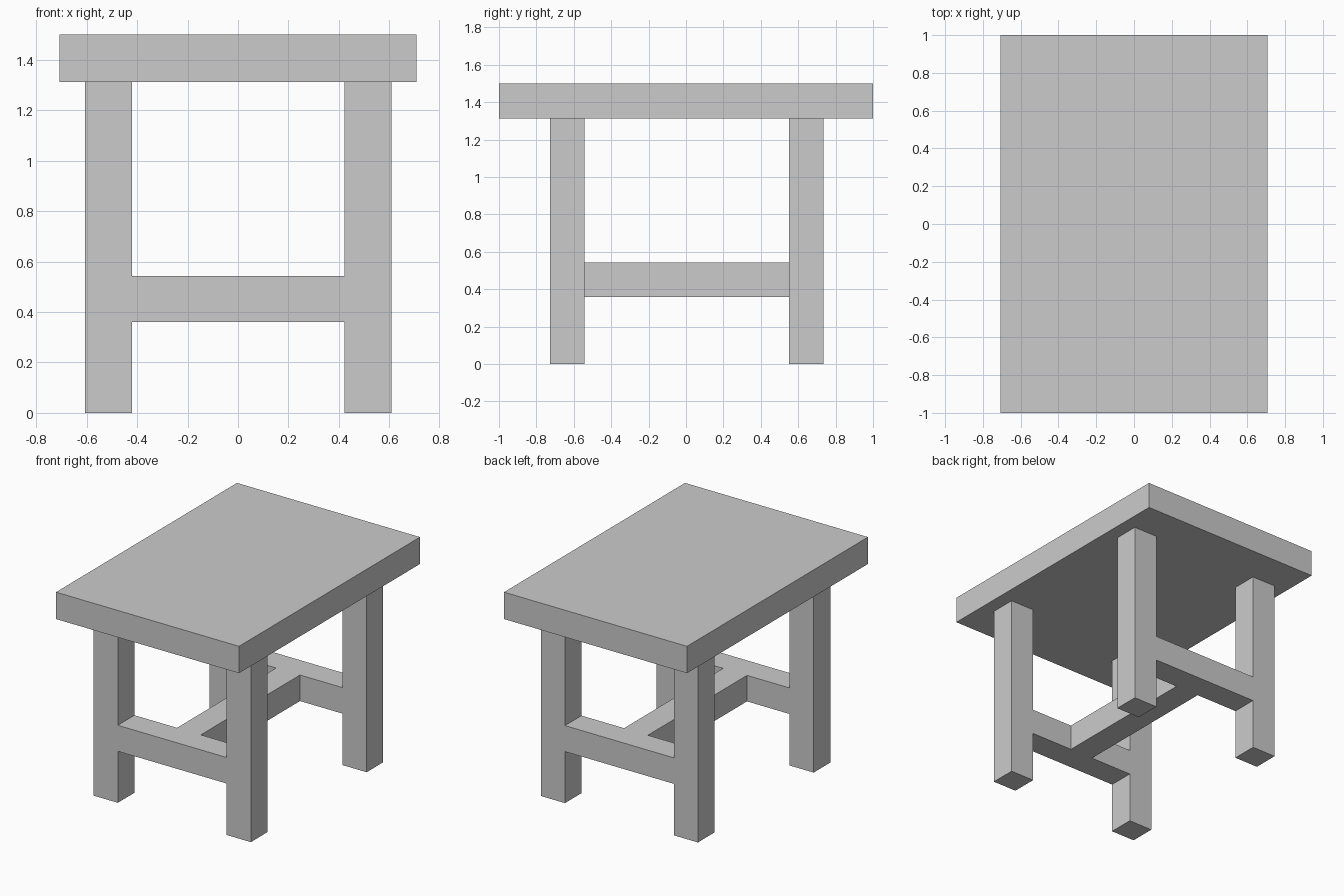
import bpy
import bmesh

if "Cube" in bpy.data.objects:
    bpy.data.objects.remove(bpy.data.objects["Cube"])


def box(name, x, y, z):
    """Box spanning the given (min, max) ranges, with its origin at the centre."""
    bm = bmesh.new()
    bmesh.ops.create_cube(bm, size=1.0)
    bmesh.ops.scale(bm, vec=(x[1] - x[0], y[1] - y[0], z[1] - z[0]), verts=bm.verts)
    mesh = bpy.data.meshes.new(name)
    bm.to_mesh(mesh)
    bm.free()
    obj = bpy.data.objects.new(name, mesh)
    obj.location = (sum(x) / 2, sum(y) / 2, sum(z) / 2)
    bpy.context.collection.objects.link(obj)
    return obj


TOP_Z = 1.312
RAIL_Z = (0.36, 0.542)
LEG_X = {"left": (-0.607, -0.42), "right": (0.422, 0.609)}
LEG_Y = {"front": (-0.728, -0.544), "back": (0.552, 0.735)}

# Table top slab
box("table_top", (-0.708, 0.708), (-1.0, 1.0), (TOP_Z, 1.5))

# Four square legs, and a rail flush with the legs at each end
for end, y in LEG_Y.items():
    for side, x in LEG_X.items():
        box(f"{end}_{side}_leg", x, y, (0.0, TOP_Z))
    box(f"{end}_rail", (LEG_X["left"][1], LEG_X["right"][0]), y, RAIL_Z)

# Centre stretcher joining the two end rails
box("centre_stretcher", (-0.091, 0.093), (LEG_Y["front"][1], LEG_Y["back"][0]), RAIL_Z)
